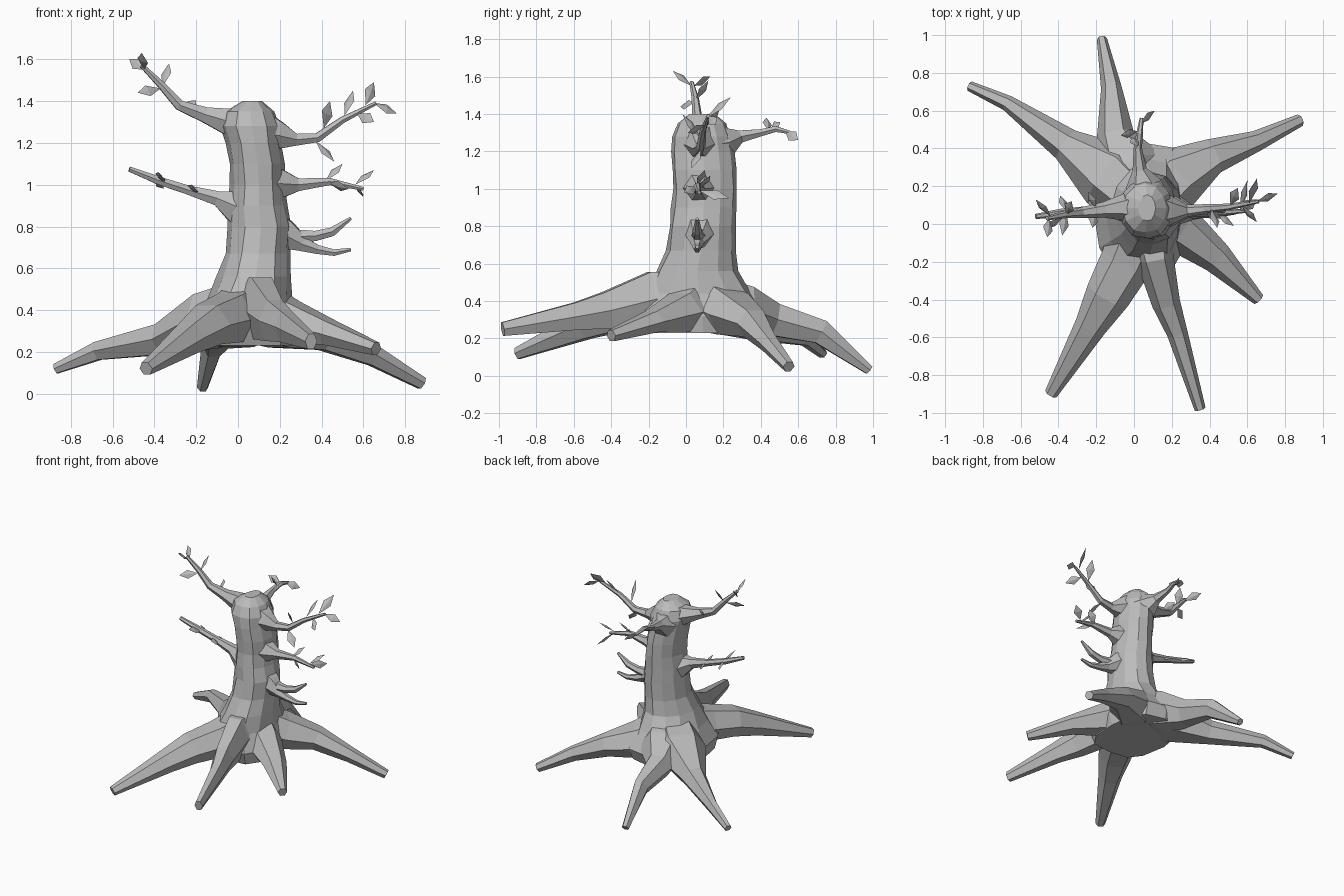
import bpy
import bmesh
import math
import random
from mathutils import Vector

random.seed(4)

default_cube = bpy.data.objects.get("Cube")
if default_cube:
    bpy.data.objects.remove(default_cube, do_unlink=True)

# One plain grey for the whole tree
GREY = (.5, .5, .5, 1)
bark = bpy.data.materials.new("plain grey")
bark.use_nodes = True
bark.diffuse_color = GREY
shader = bark.node_tree.nodes["Principled BSDF"]
shader.inputs["Base Color"].default_value = GREY
shader.inputs["Roughness"].default_value = .8


def finish(bm, name):
    """Turn a bmesh into a flat-shaded object."""
    bmesh.ops.recalc_face_normals(bm, faces=bm.faces[:])
    mesh = bpy.data.meshes.new(name)
    bm.to_mesh(mesh)
    bm.free()
    mesh.materials.append(bark)
    obj = bpy.data.objects.new(name, mesh)
    bpy.context.collection.objects.link(obj)


def loft(bm, rings):
    """Skin a list of coordinate rings and cap both ends."""
    loops = [[bm.verts.new(co) for co in ring] for ring in rings]
    sides = len(loops[0])
    for low, high in zip(loops, loops[1:]):
        for i in range(sides):
            j = (i + 1) % sides
            bm.faces.new((low[i], low[j], high[j], high[i]))
    bm.faces.new(loops[0][::-1])
    bm.faces.new(loops[-1])


def limb(bm, sections, sides=6):
    """Sweep an oval section along (x, y, z, half_width, half_height) points."""
    points = [Vector(s[:3]) for s in sections]
    rings = []
    for i, section in enumerate(sections):
        before = points[max(i - 1, 0)]
        after = points[min(i + 1, len(points) - 1)]
        tangent = (after - before).normalized()
        side = tangent.cross(Vector((0, 0, 1))).normalized()
        up = side.cross(tangent)
        ring = []
        for k in range(sides):
            angle = math.tau * k / sides
            ring.append(points[i] + side * math.cos(angle) * section[3]
                        + up * math.sin(angle) * section[4])
        rings.append(ring)
    loft(bm, rings)


def leaf(bm, base, tip, half_width=.031, half_thickness=.008):
    """Kite-shaped leaf with a raised midrib, turned to a diagonal."""
    base, tip = Vector(base), Vector(tip)
    along = (tip - base).normalized()
    diagonals = [Vector(d) for d in ((1, -1, 1), (1, 1, 1), (-1, -1, 1))]
    facing = min(diagonals, key=lambda d: abs(d.dot(along)))
    side = along.cross(facing).normalized()
    normal = side.cross(along)
    middle = base.lerp(tip, .55)
    outline = [bm.verts.new(co) for co in
               (base, middle + side * half_width, tip, middle - side * half_width)]
    for direction in (1, -1):
        rib = bm.verts.new(middle + normal * half_thickness * direction)
        for i in range(len(outline)):
            bm.faces.new((outline[i], outline[(i + 1) % len(outline)], rib))


def root(name, *sections):
    """Root growing out of the shared heart of the trunk."""
    bm = bmesh.new()
    heart = (.07, .07, .4, .15, .17)
    limb(bm, (heart,) + sections)
    finish(bm, name)


def branch(name, sections, twigs=(), leaves=()):
    """Branch of round sections, with optional side twigs and leaves."""
    bm = bmesh.new()
    for path in (sections, *twigs):
        limb(bm, [(x, y, z, r, r) for x, y, z, r in path])
    finish(bm, name)
    if leaves:
        bm = bmesh.new()
        for base, tip in leaves:
            leaf(bm, base, tip)
        finish(bm, name + "_leaves")


def squared(value, power):
    """Push a sine or cosine outward for a boxier ring."""
    return math.copysign(abs(value) ** power, value)


# Trunk: boxy flared foot, slim waist, round crown (z, centre x, y, radius x, y)
trunk_profile = [
    (.23, .05, .09, .24, .31), (.32, .05, .09, .255, .345),
    (.44, .06, .07, .2, .28), (.56, .085, .06, .175, .225),
    (.67, .1, .08, .155, .19), (.8, .11, .09, .15, .18),
    (.9, .1, .095, .14, .175), (1, .1, .1, .13, .175),
    (1.1, .095, .1, .13, .175), (1.2, .08, .09, .13, .175),
    (1.28, .065, .085, .14, .16), (1.35, .06, .085, .115, .13),
    (1.4, .07, .085, .045, .07)]
TRUNK_SIDES = 12
gnarl = [random.uniform(.96, 1.06) for _ in range(TRUNK_SIDES)]
trunk_rings = []
for z, cx, cy, rx, ry in trunk_profile:
    power = .7 if z < .4 else .85 if z < .5 else 1
    ring = []
    for k in range(TRUNK_SIDES):
        angle = math.tau * k / TRUNK_SIDES
        bump = gnarl[k] * random.uniform(.97, 1.03)
        ring.append((cx + squared(math.cos(angle), power) * rx * bump,
                     cy + squared(math.sin(angle), power) * ry * bump, z))
    trunk_rings.append(ring)
trunk_mesh = bmesh.new()
loft(trunk_mesh, trunk_rings)
finish(trunk_mesh, "trunk")

# Roots
root("front_right_root",
     (-.04, -.2, .36, .14, .13), (-.14, -.38, .33, .12, .11),
     (-.23, -.54, .27, .085, .085), (-.44, -.9, .12, .035, .035))
root("front_left_root",
     (.11, -.18, .41, .1, .17), (.17, -.42, .35, .075, .115),
     (.23, -.58, .32, .055, .085), (.35, -.98, .25, .03, .042))
root("left_root",
     (.24, -.02, .34, .13, .12), (.44, -.18, .29, .085, .065),
     (.66, -.4, .215, .033, .035))
root("back_left_root",
     (.22, .25, .33, .17, .13), (.42, .36, .28, .095, .085),
     (.65, .44, .18, .055, .055), (.88, .55, .05, .033, .033))
root("back_root",
     (-.02, .3, .35, .18, .15), (-.1, .47, .3, .1, .1),
     (-.12, .72, .235, .055, .075), (-.17, .98, .03, .027, .027))
root("back_right_root",
     (-.13, .26, .35, .19, .15), (-.36, .42, .26, .09, .085),
     (-.67, .64, .205, .042, .05), (-.87, .73, .12, .027, .027))

# Branches on the left side
branch("upper_left_branch",
       [(.1, .08, 1.25, .13), (.2, .07, 1.235, .075), (.28, .07, 1.215, .033),
        (.38, .08, 1.225, .025), (.5, .09, 1.31, .018), (.66, .12, 1.39, .01)],
       leaves=[((.37, .08, 1.21), (.46, .03, 1.11)),
               ((.41, .08, 1.27), (.44, -.02, 1.4)),
               ((.51, .1, 1.33), (.55, .19, 1.45)),
               ((.61, .11, 1.38), (.65, .24, 1.49)),
               ((.65, .12, 1.39), (.76, .16, 1.34)),
               ((.57, .1, 1.34), (.65, .01, 1.3))])
branch("middle_left_branch",
       [(.1, .08, 1, .13), (.21, .07, 1.005, .08), (.29, .07, 1, .035),
        (.44, .06, 1.015, .02), (.6, .07, .98, .01)],
       leaves=[((.42, .06, 1.02), (.5, .1, 1.1)),
               ((.43, .06, 1.01), (.53, -.01, .98)),
               ((.56, .07, 1), (.65, .13, 1.07)),
               ((.56, .07, .99), (.6, .23, .95))])
branch("lower_left_branch",
       [(.12, .08, .8, .13), (.24, .07, .755, .075), (.31, .06, .715, .04),
        (.38, .06, .69, .025), (.46, .06, .675, .018), (.54, .06, .69, .01)],
       twigs=[[(.24, .07, .75, .045), (.37, .06, .755, .028),
               (.45, .06, .775, .025), (.54, .06, .84, .009)]])

# Branches on the right side
branch("lower_right_branch",
       [(.08, .08, .86, .13), (-.02, .07, .9, .085), (-.1, .07, .935, .04),
        (-.24, .07, .975, .025), (-.38, .06, 1.02, .022), (-.52, .04, 1.075, .014)],
       leaves=[((-.36, .07, 1.01), (-.38, -.06, 1.06)),
               ((-.36, .07, 1.02), (-.39, .15, .99)),
               ((-.21, .07, .96), (-.22, -.02, 1)),
               ((-.21, .07, .97), (-.23, .15, .95))])
branch("upper_right_branch",
       [(.07, .09, 1.27, .12), (-.04, .09, 1.3, .075), (-.16, .075, 1.335, .042),
        (-.28, .06, 1.38, .028), (-.37, .05, 1.48, .02), (-.46, .03, 1.57, .012)],
       leaves=[((-.45, .03, 1.55), (-.46, -.07, 1.63)),
               ((-.44, .04, 1.55), (-.52, .13, 1.6)),
               ((-.36, .05, 1.47), (-.33, .12, 1.58)),
               ((-.37, .04, 1.46), (-.48, -.03, 1.44)),
               ((-.2, .08, 1.36), (-.24, .17, 1.4))])

# Branch at the back
branch("back_branch",
       [(.07, .1, 1.23, .14), (.05, .22, 1.25, .09), (.03, .29, 1.28, .038),
        (.02, .4, 1.3, .022), (.03, .48, 1.32, .018), (.04, .56, 1.3, .01)],
       leaves=[((.03, .44, 1.31), (-.02, .43, 1.38)),
               ((.03, .53, 1.31), (.11, .6, 1.26)),
               ((.02, .49, 1.31), (-.07, .47, 1.36))])
